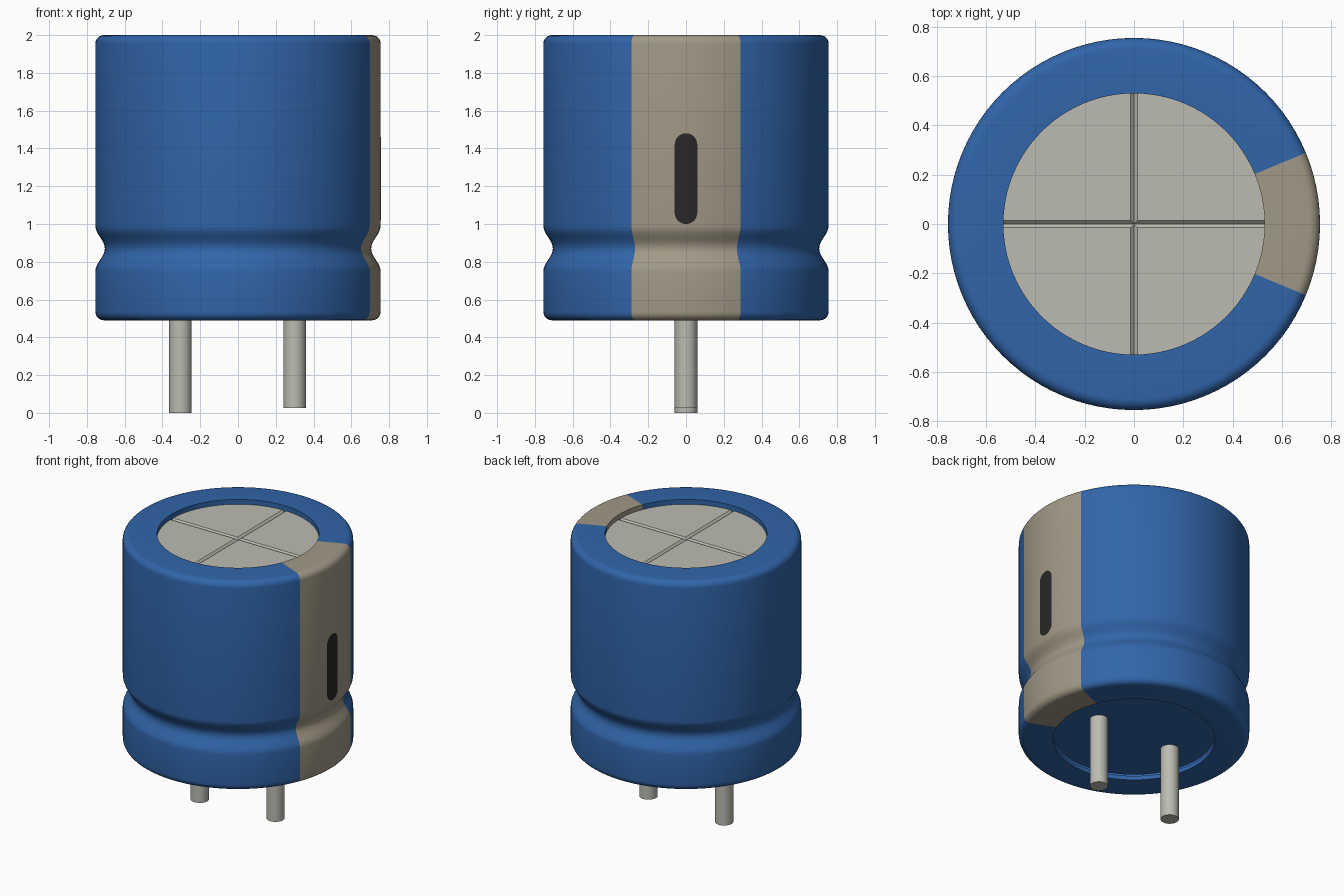
import bpy
from math import pi, sin, cos, radians, sqrt

if "Cube" in bpy.data.objects:
    bpy.data.objects.remove(bpy.data.objects["Cube"])

R, R_IN, Z0, Z1 = 0.755, 0.53, 0.49, 2.0
TOP_Z, BASE_Z = 1.965, 0.53


def material(name, rgb):
    m = bpy.data.materials.new(name)
    m.diffuse_color = (*rgb, 1)
    m.use_nodes = True
    m.node_tree.nodes["Principled BSDF"].inputs["Base Color"].default_value = m.diffuse_color
    return m


BLUE = material("blue", (0.03, 0.13, 0.40))
TAN = material("tan", (0.36, 0.32, 0.24))
BLACK = material("black", (0.02, 0.02, 0.02))
METAL = material("metal", (0.50, 0.50, 0.45))


def finish(ob, mat):
    ob.data.materials.append(mat)
    bpy.ops.object.select_all(action='DESELECT')
    ob.select_set(True)
    bpy.context.view_layer.objects.active = ob
    bpy.ops.object.shade_smooth_by_angle(angle=radians(35))
    return ob


def mesh_object(name, verts, faces, mat):
    me = bpy.data.meshes.new(name)
    me.from_pydata(verts, [], faces)
    ob = bpy.data.objects.new(name, me)
    bpy.context.collection.objects.link(ob)
    return finish(ob, mat)


def cylinder(name, r, z0, z1, mat, x=0, sides=32):
    bpy.ops.mesh.primitive_cylinder_add(vertices=sides, radius=r, depth=z1 - z0,
                                        location=(x, 0, (z0 + z1) / 2))
    ob = bpy.context.object
    ob.name = name
    return finish(ob, mat)


# Sleeve profile: rolled bottom lip, crimp groove, rolled top lip
c = 0.045
profile = [(R_IN, BASE_Z - 0.01), (R_IN, Z0)]
profile += [(R - c + c * sin(t), Z0 + c - c * cos(t)) for t in [i * pi / 12 for i in range(7)]]
profile += [(R - 0.025 * (1 + cos(pi * k / 8)), 0.87 + 0.12 * k / 8) for k in range(-8, 9)]
profile += [(R - c + c * cos(t), Z1 - c + c * sin(t)) for t in [i * pi / 12 for i in range(7)]]
profile += [(R_IN, Z1), (R_IN, TOP_Z - 0.01)]


def revolve(name, a0, a1, mat):
    n, m = round((a1 - a0) / 3.75), len(profile)
    angles = [radians(a0 + (a1 - a0) * i / n) for i in range(n + 1)]
    verts = [(r * cos(a), r * sin(a), z) for a in angles for r, z in profile]
    faces = [(i * m + j, (i + 1) * m + j, (i + 1) * m + j + 1, i * m + j + 1)
             for i in range(n) for j in range(m - 1)]
    return mesh_object(name, verts, faces, mat)


revolve("sleeve", 22.5, 337.5, BLUE)
revolve("polarity_stripe", -22.5, 22.5, TAN)

# Minus mark: rounded slot hugging the stripe surface
verts, n = [], 16
for i in range(n + 1):
    t = pi * i / n
    y, h = -0.06 * cos(t), 0.06 * sin(t)
    x = sqrt((R + 0.002) ** 2 - y * y)
    verts += [(x, y, 1.06 - h), (x, y, 1.42 + h)]
mesh_object("minus_mark", verts,
            [(2 * i, 2 * i + 2, 2 * i + 3, 2 * i + 1) for i in range(n)], BLACK)

# Metal top with scored cross, and base plug
top = cylinder("can_top", R_IN, TOP_Z - 0.1, TOP_Z, METAL, sides=96)
for name, turn in (("score_cutter_x", 0), ("score_cutter_y", pi / 2)):
    bpy.ops.mesh.primitive_cube_add(size=1, location=(0, 0, TOP_Z), rotation=(pi / 4, 0, turn))
    cutter = bpy.context.object
    cutter.name = name
    cutter.scale = (1.2, 0.021, 0.021)
    cutter.hide_render = True
    cutter.display_type = 'WIRE'
    mod = top.modifiers.new(name, 'BOOLEAN')
    mod.operation = 'DIFFERENCE'
    mod.solver = 'EXACT'
    mod.object = cutter
cylinder("base_plug", R_IN, BASE_Z, BASE_Z + 0.1, BLUE, sides=96)

# Leads, the negative one slightly shorter
cylinder("long_lead", 0.06, 0.0, 0.56, METAL, x=-0.305)
cylinder("short_lead", 0.06, 0.025, 0.56, METAL, x=0.3)
